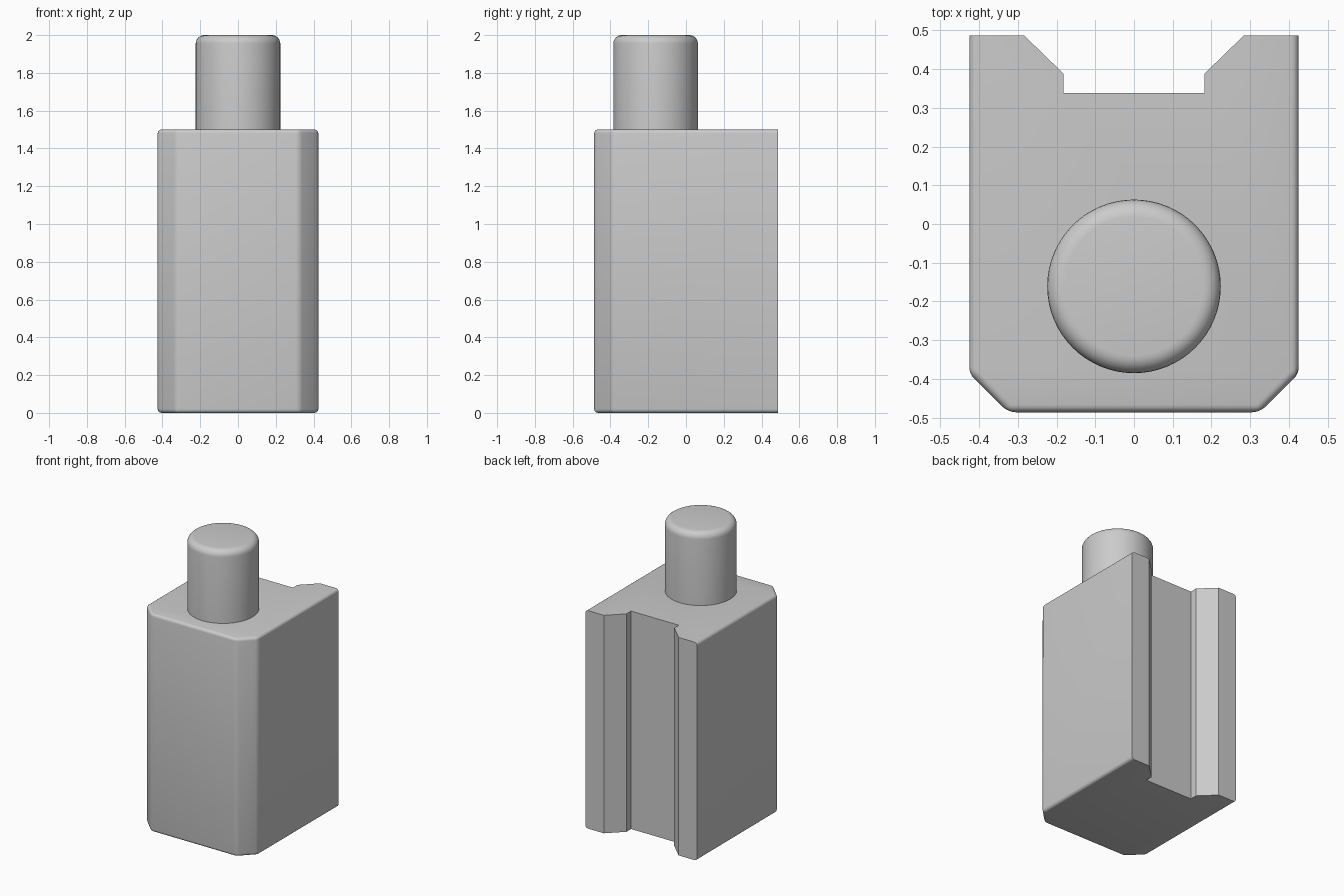
import bpy, bmesh, math

cube = bpy.data.objects.get("Cube")
if cube:
    bpy.data.objects.remove(cube, do_unlink=True)

GREY = (0.6, 0.6, 0.6, 1.0)
grey = bpy.data.materials.new("light_grey")
grey.use_nodes = True
grey.diffuse_color = GREY
grey.node_tree.nodes["Principled BSDF"].inputs["Base Color"].default_value = GREY


def finish(name, bm):
    """Turn a bmesh into a smooth-shaded object that keeps its sharp edges."""
    bmesh.ops.recalc_face_normals(bm, faces=bm.faces)
    mesh = bpy.data.meshes.new(name)
    bm.to_mesh(mesh)
    bm.free()
    mesh.materials.append(grey)
    obj = bpy.data.objects.new(name, mesh)
    bpy.context.collection.objects.link(obj)
    bpy.ops.object.select_all(action="DESELECT")
    obj.select_set(True)
    bpy.context.view_layer.objects.active = obj
    bpy.ops.object.shade_smooth_by_angle(angle=math.radians(35))
    return obj


# Body: mirrored outline with chamfered front corners and a rear channel
HEIGHT, BACK = 1.5, 0.487
half = [(0.325, -0.486), (0.425, -0.386), (0.425, BACK),
        (0.284, BACK), (0.182, 0.388), (0.182, 0.338)]
outline = half + [(-x, y) for x, y in reversed(half)]
bm = bmesh.new()
base = bm.faces.new([bm.verts.new((x, y, 0)) for x, y in outline])
top = bmesh.ops.extrude_face_region(bm, geom=[base])["geom"]
bmesh.ops.translate(bm, vec=(0, 0, HEIGHT),
                    verts=[v for v in top if isinstance(v, bmesh.types.BMVert)])
bmesh.ops.recalc_face_normals(bm, faces=bm.faces)


# Round the front and side edges, leaving the rear face and channel crisp
def is_rounded(edge):
    a, b = (v.co for v in edge.verts)
    if abs(a.z - b.z) > 0.1:
        return a.y < -0.3
    on_side = min(abs(a.x), abs(b.x)) > 0.42
    return on_side or min(a.y, b.y) < -0.3


bmesh.ops.bevel(bm, geom=[e for e in bm.edges if is_rounded(e)], offset=0.02,
                offset_type="OFFSET", segments=4, profile=0.5, affect="EDGES")
finish("body", bm)

# Pin: round post with a softened top rim
PIN_BOTTOM, PIN_TOP = 1.49, 2.0
bm = bmesh.new()
bmesh.ops.create_cone(bm, cap_ends=True, segments=64, radius1=0.224,
                      radius2=0.224, depth=PIN_TOP - PIN_BOTTOM)
bmesh.ops.translate(bm, verts=bm.verts,
                    vec=(0, -0.161, (PIN_TOP + PIN_BOTTOM) / 2))
rim = [e for e in bm.edges if all(v.co.z > PIN_TOP - 0.01 for v in e.verts)]
bmesh.ops.bevel(bm, geom=rim, offset=0.045, offset_type="OFFSET",
                segments=6, profile=0.5, affect="EDGES")
finish("top_pin", bm)
